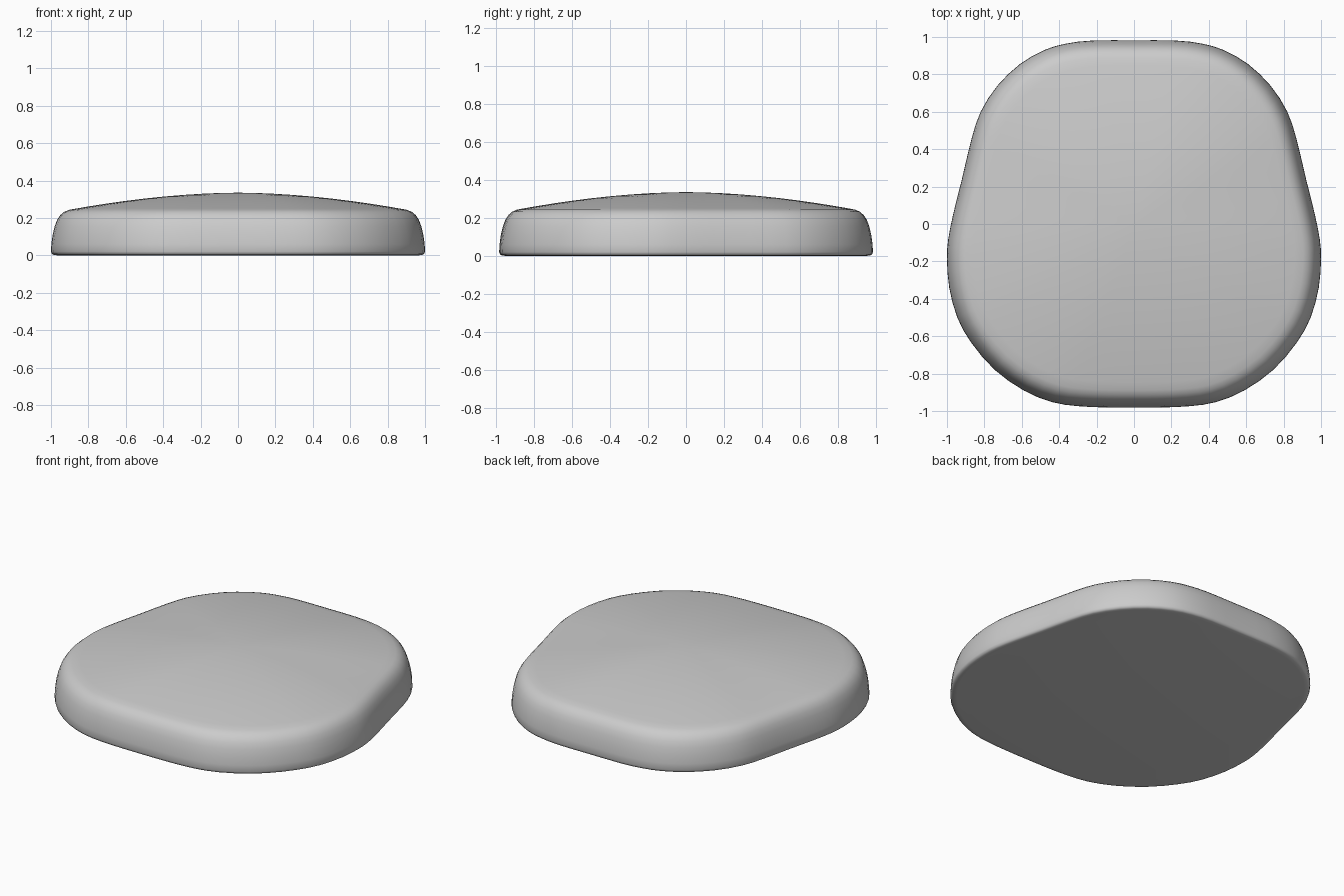
import bpy, bmesh
from mathutils import Vector

if "Cube" in bpy.data.objects:
    bpy.data.objects.remove(bpy.data.objects["Cube"])

# Right half of the outline seen from above, back to front
HALF = [(0, .982), (.22, .981), (.36, .965), (.48, .93), (.61, .855), (.73, .74),
        (.82, .60), (.87, .45), (.92, .24), (.965, .06), (.993, -.08), (1.0, -.19),
        (.988, -.34), (.945, -.50), (.87, -.635), (.745, -.78), (.59, -.89),
        (.44, -.952), (.30, -.974), (.15, -.981), (0, -.982)]

# Edge profile: (outline scale, height), bottom to rim
SIDE = [(.965, 0), (.985, .002), (.995, .007), (1.0, .02), (.998, .06), (.991, .11),
        (.98, .155), (.967, .19), (.95, .215), (.93, .232), (.905, .243)]


def smooth_loop(pts, steps=2):
    """Closed Catmull-Rom curve through the points."""
    out, n = [], len(pts)
    for i in range(n):
        a, b, c, d = (Vector(pts[(i + k) % n]) for k in (-1, 0, 1, 2))
        for s in range(steps):
            t = s / steps
            out.append(.5 * (2 * b + (c - a) * t + (2 * a - 5 * b + 4 * c - d) * t * t
                             + (3 * b - a - 3 * c + d) * t ** 3))
    return out


outline = smooth_loop(HALF + [(-x, y) for x, y in HALF[-2:0:-1]])

# Gently domed top continues the profile inward
dome = [(s, .335 - .092 * (s / .905) ** 1.8)
        for s in (.86, .8, .7, .6, .5, .4, .3, .2, .1)]

bm = bmesh.new()
rings = [[bm.verts.new((p.x * s, p.y * s, z)) for p in outline] for s, z in SIDE + dome]
n = len(outline)
for lo, hi in zip(rings, rings[1:]):
    for i in range(n):
        j = (i + 1) % n
        bm.faces.new((lo[i], lo[j], hi[j], hi[i]))
# Flat base and crown of the dome
bm.faces.new(rings[0])
top = bm.verts.new((0, 0, .335))
for i in range(n):
    bm.faces.new((rings[-1][i], rings[-1][(i + 1) % n], top))
bmesh.ops.recalc_face_normals(bm, faces=bm.faces[:])
for f in bm.faces:
    f.smooth = True

mesh = bpy.data.meshes.new("cushion")
bm.to_mesh(mesh)
bm.free()
bpy.context.collection.objects.link(bpy.data.objects.new("cushion", mesh))
